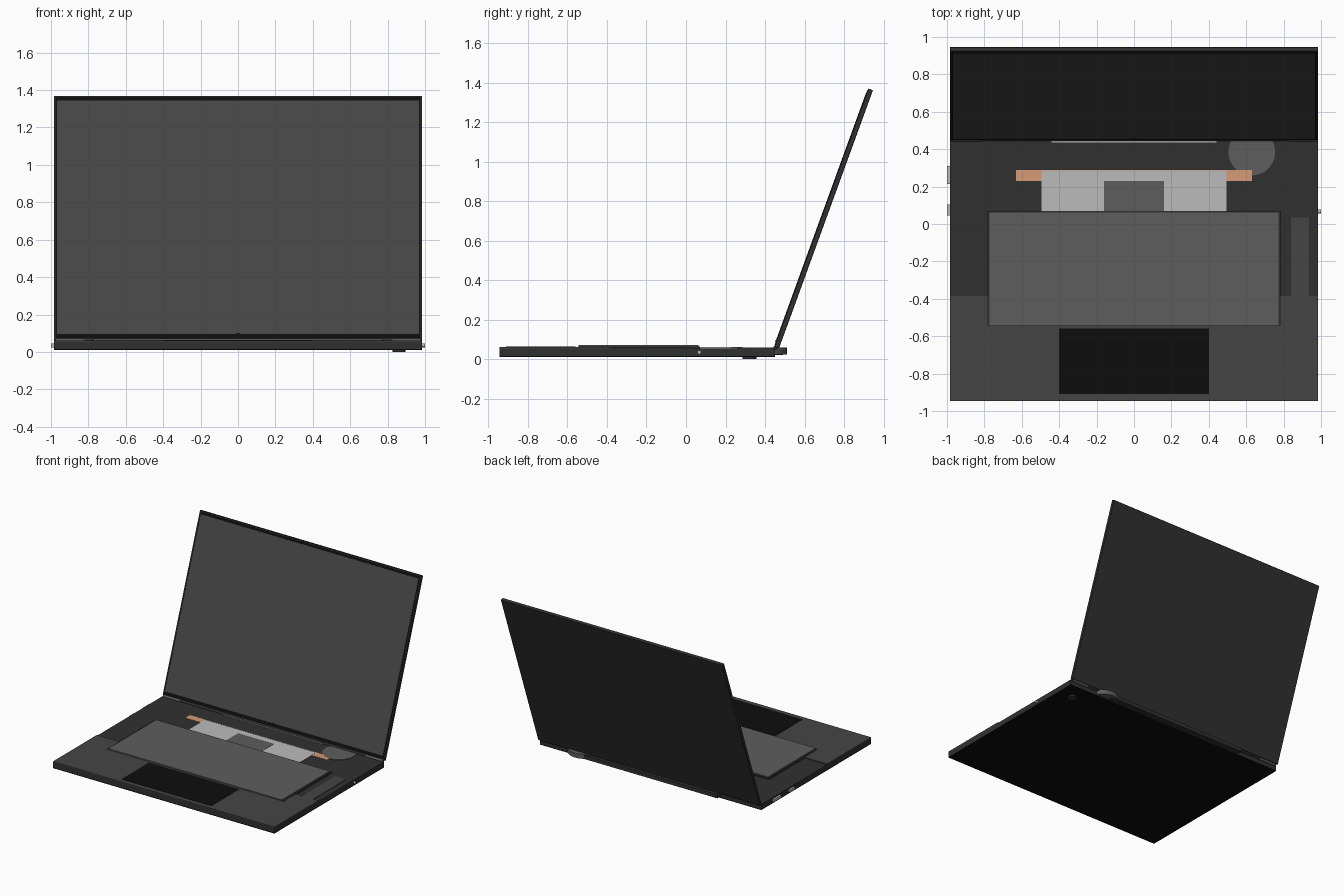
import bpy, math
from mathutils import Matrix

if "Cube" in bpy.data.objects:
    bpy.data.objects.remove(bpy.data.objects["Cube"])


def mat(name, r, g=None, b=None):
    m = bpy.data.materials.new(name)
    m.diffuse_color = (r, r if g is None else g, r if b is None else b, 1)
    m.use_nodes = True
    m.node_tree.nodes["Principled BSDF"].inputs["Base Color"].default_value = m.diffuse_color
    return m


BLACK = mat("black", 0.004)
DARK = mat("dark_grey", 0.03)
DECK = mat("deck_grey", 0.06)
MID = mat("mid_grey", 0.11)
SILVER = mat("silver", 0.5)
COPPER = mat("copper", 0.68, 0.33, 0.18)


def box(name, x, y, z, material, bevel=0, frame=None):
    """Box from (min, max) ranges on each axis."""
    bpy.ops.mesh.primitive_cube_add(size=1)
    o = bpy.context.object
    o.name = name
    size = Matrix.Diagonal((x[1] - x[0], y[1] - y[0], z[1] - z[0], 1))
    o.data.transform(Matrix.Translation([sum(r) / 2 for r in (x, y, z)]) @ size)
    o.data.materials.append(material)
    if bevel:
        b = o.modifiers.new("bevel", 'BEVEL')
        b.width, b.segments = bevel, 1
    if frame:
        o.matrix_world = frame
    return o


def cyl(name, loc, r, depth, material, axis='Z', sides=32):
    rot = (0, math.pi / 2, 0) if axis == 'X' else (0, 0, 0)
    bpy.ops.mesh.primitive_cylinder_add(vertices=sides, radius=r, depth=depth, location=loc, rotation=rot)
    o = bpy.context.object
    o.name = name
    o.data.materials.append(material)
    bpy.ops.object.shade_smooth_by_angle()
    return o


W = 0.985

# Base: bottom cover, chassis, palm rest
box("bottom_cover", (-W, W), (-0.945, 0.45), (0.01, 0.016), BLACK)
box("chassis", (-W, W), (-0.945, 0.45), (0.016, 0.055), DARK)
box("palm_rest", (-W, W), (-0.945, -0.385), (0.055, 0.062), DECK)
box("trackpad", (-0.4, 0.4), (-0.91, -0.56), (0.058, 0.0635), BLACK)

# Keyboard
box("keyboard_tray", (-0.785, 0.785), (-0.545, 0.07), (0.05, 0.064), DARK)
box("keyboard_plate", (-0.772, 0.772), (-0.545, 0.062), (0.06, 0.071), MID)

# Cooling parts and side module
box("heat_pipe", (-0.63, 0.63), (0.23, 0.29), (0.05, 0.059), COPPER)
box("heat_spreader", (-0.495, 0.495), (0.07, 0.285), (0.05, 0.0605), SILVER)
box("processor", (-0.16, 0.16), (0.07, 0.23), (0.05, 0.062), MID)
cyl("fan", (0.63, 0.385, 0.041), 0.125, 0.036, MID, sides=48)
box("speaker", (0.84, 0.935), (-0.385, 0.035), (0.05, 0.0585), DECK)

# Rear exhaust and hinge
box("rear_vent", (-0.62, 0.62), (0.44, 0.49), (0.022, 0.052), DARK)
box("vent_fins", (-0.44, 0.44), (0.437, 0.46), (0.05, 0.0575), SILVER)
cyl("hinge_bar", (0, 0.454, 0.058), 0.011, 1.95, DARK, 'X', 16)
for s in (-1, 1):
    cyl("hinge_cap", (s * 0.9, 0.454, 0.058), 0.0125, 0.15, MID, 'X', 16)

# Lid assembly, tilted back around the hinge
tilt = Matrix.Translation((0, 0.445, 0.06)) @ Matrix.Rotation(math.radians(-20), 4, 'X')
box("lid_shell", (-W, W), (0.001, 0.026), (0.004, 1.394), DARK, 0.002, tilt)
box("bezel", (-0.975, 0.975), (-0.001, 0.01), (0.012, 1.385), BLACK, 0, tilt)
box("screen", (-0.968, 0.968), (-0.0025, 0.008), (0.037, 1.367), DECK, 0, tilt)
box("screen_tab", (-0.01, 0.01), (-0.004, 0.005), (0.028, 0.041), BLACK, 0, tilt)

# Side ports
for i, y in enumerate(((0.215, 0.31), (0.045, 0.105))):
    box("left_port_%d" % i, (-1.0, -0.97), y, (0.025, 0.045), SILVER)
cyl("right_port", (0.985, 0.067, 0.035), 0.01, 0.03, SILVER, 'X', 16)

# Foot
cyl("foot", (0.86, 0.322, 0.006), 0.035, 0.012, DARK)
